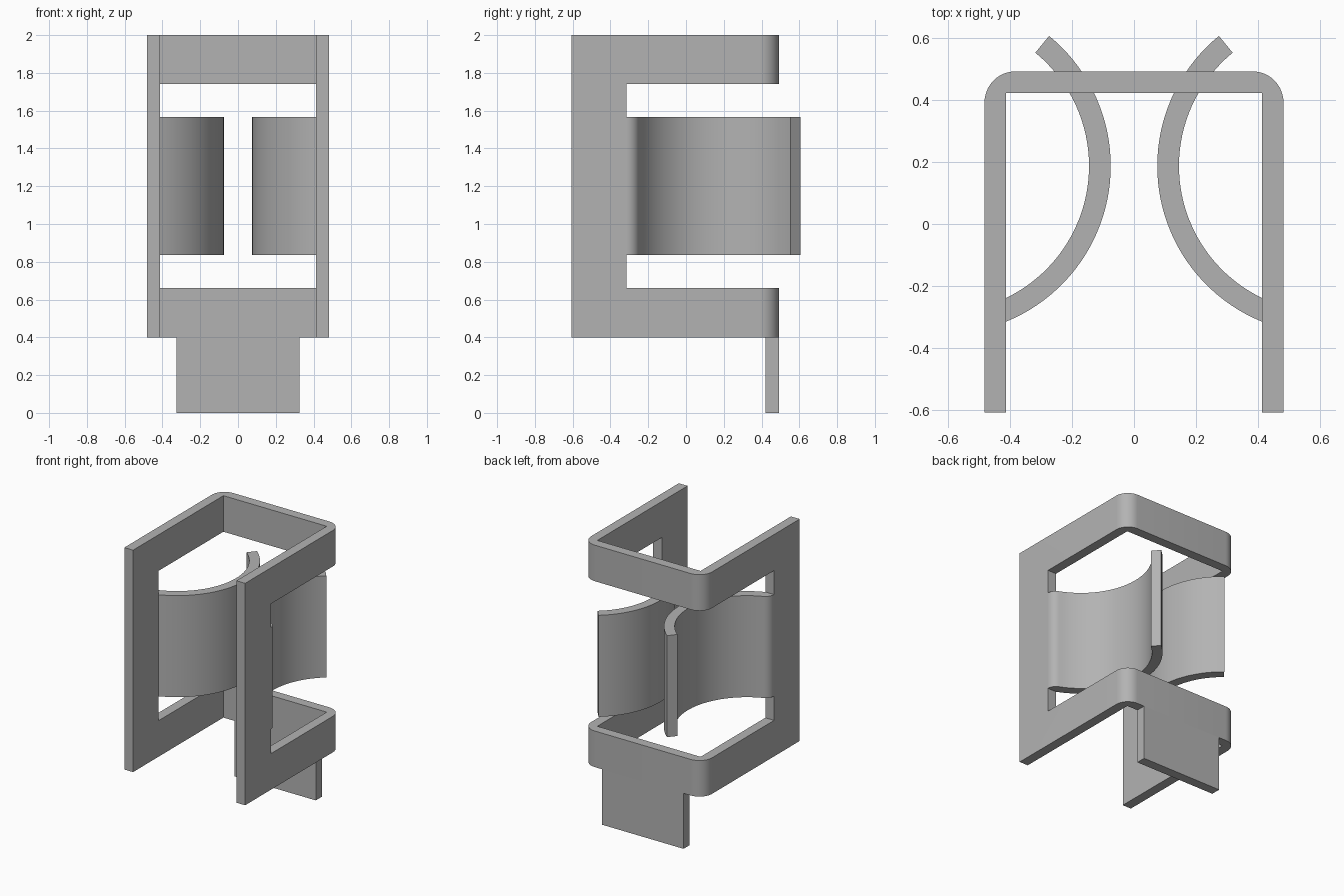
import bpy, bmesh
from math import sin, cos, pi, radians, atan2, sqrt

if "Cube" in bpy.data.objects:
    bpy.data.objects.remove(bpy.data.objects["Cube"], do_unlink=True)

T = 0.07                        # sheet thickness
OUT, FRONT, BACK = 0.482, -0.607, 0.492
WINDOW = -0.315                 # front edge of the side openings

steel = bpy.data.materials.new("grey_steel")
steel.use_nodes = True
GREY = (0.45, 0.45, 0.45, 1)
steel.diffuse_color = GREY
steel.node_tree.nodes["Principled BSDF"].inputs["Base Color"].default_value = GREY


def arc(cx, cy, r, a0, a1, n):
    """Points along an arc, angles in radians."""
    return [(cx + r * cos(a0 + (a1 - a0) * i / n),
             cy + r * sin(a0 + (a1 - a0) * i / n)) for i in range(n + 1)]


def extrude(name, outline, z0, z1):
    """Upright prism from a closed plan outline."""
    bm = bmesh.new()
    face = bm.faces.new([bm.verts.new((x, y, z0)) for x, y in outline])
    top = bmesh.ops.extrude_face_region(bm, geom=[face])["geom"]
    bmesh.ops.translate(bm, vec=(0, 0, z1 - z0),
                        verts=[v for v in top if isinstance(v, bmesh.types.BMVert)])
    bmesh.ops.recalc_face_normals(bm, faces=bm.faces)
    mesh = bpy.data.meshes.new(name)
    bm.to_mesh(mesh)
    bm.free()
    mesh.materials.append(steel)
    obj = bpy.data.objects.new(name, mesh)
    bpy.context.collection.objects.link(obj)
    return obj


def box(name, x, y0, y1, z0, z1):
    return extrude(name, [(-x, y0), (x, y0), (x, y1), (-x, y1)], z0, z1)


def smooth(obj):
    bpy.ops.object.select_all(action="DESELECT")
    obj.select_set(True)
    bpy.context.view_layer.objects.active = obj
    bpy.ops.object.shade_smooth_by_angle(angle=radians(30))


# U-shaped frame with rounded outer corners and sharp inner ones
R = 0.1
half = ([(OUT - T, BACK - T), (OUT - T, FRONT), (OUT, FRONT)]
        + arc(OUT - R, BACK - R, R, 0, pi / 2, 12))
frame = extrude("frame", half + [(-x, y) for x, y in reversed(half)], 0.4, 2.0)

# Opening cut through the sides and back, leaving two bands
cutter = box("window_cutter", 1, WINDOW, 1, 0.66, 1.74)
cutter.hide_render = True
cut = frame.modifiers.new("window", "BOOLEAN")
cut.operation = "DIFFERENCE"
cut.solver = "EXACT"
cut.object = cutter
bpy.context.view_layer.objects.active = frame
bpy.ops.object.modifier_apply(modifier=cut.name)
bpy.data.objects.remove(cutter, do_unlink=True)
smooth(frame)

# Mounting tab under the back band
box("mounting_tab", 0.325, BACK - T, BACK, 0.0, 0.4)

# Curved spring clips, bent inwards from the side plates
RO = 0.542                      # convex face radius
CX, CY = 0.075 + RO, 0.187
bend_x = OUT - T
bend_y = CY - sqrt(RO ** 2 - (bend_x - CX) ** 2)
start = atan2(bend_y - CY, bend_x - CX) % (2 * pi)
end = radians(129.3)
convex = arc(CX, CY, RO, start, end, 40)
concave = arc(CX, CY, RO - T, end, start, 40)
bend = arc(bend_x, bend_y, T, start - pi, 0, 10)
clip = ([(bend_x, WINDOW)] + convex + concave + bend[1:] + [(OUT, WINDOW)])
for side, s in (("left", 1), ("right", -1)):
    smooth(extrude(side + "_spring_clip", [(s * x, y) for x, y in clip], 0.835, 1.567))
